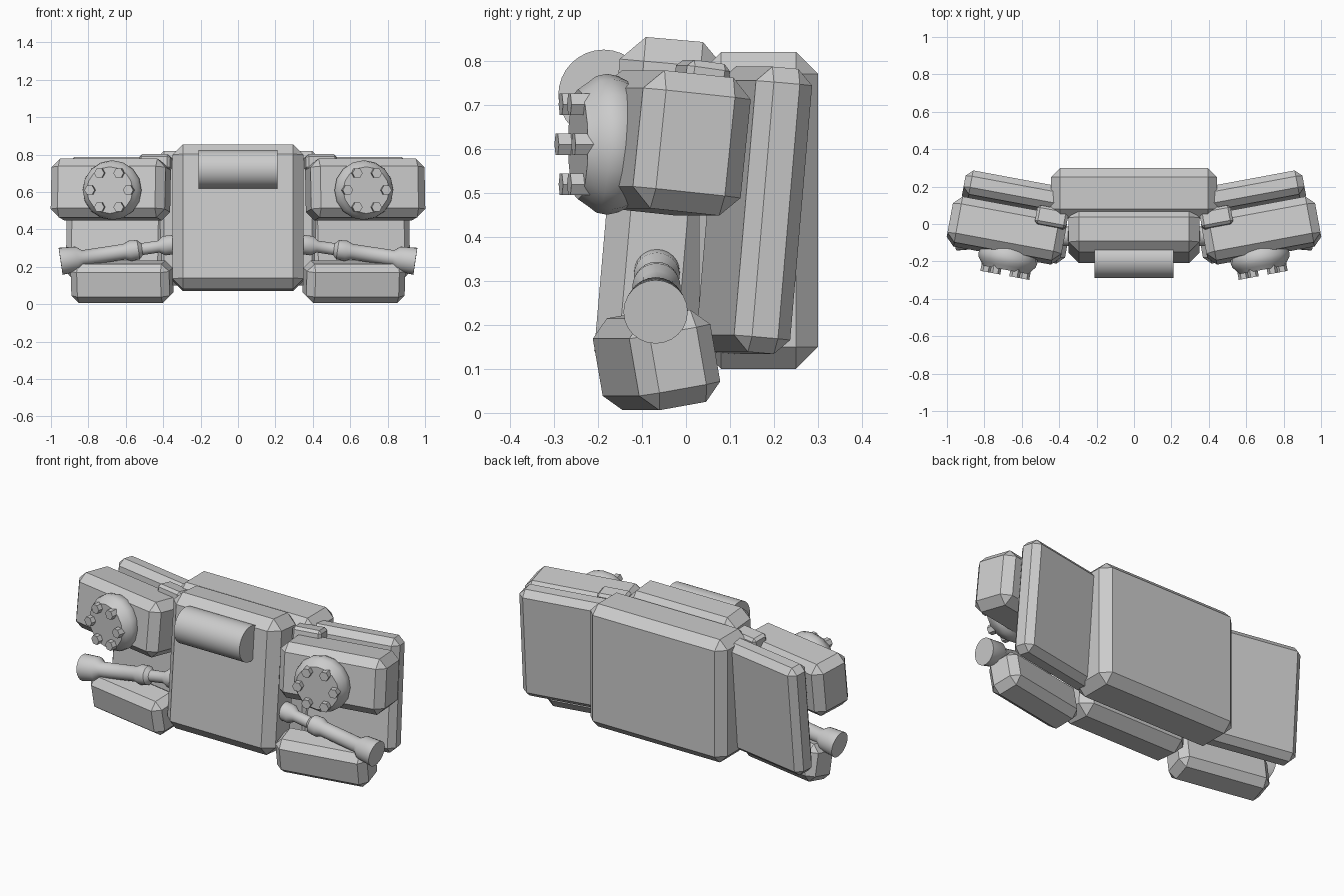
import bpy, bmesh, math
from mathutils import Matrix, Vector, Euler

cube = bpy.data.objects.get("Cube")
if cube:
    bpy.data.objects.remove(cube, do_unlink=True)

grey = bpy.data.materials.new("plain_grey")
grey.use_nodes = True
COLOUR = (0.6, 0.6, 0.6, 1)
grey.diffuse_color = COLOUR
grey.node_tree.nodes["Principled BSDF"].inputs["Base Color"].default_value = COLOUR


def finish(bm, name, matrix, angle=35):
    """Turn a bmesh into a named, shaded object."""
    bmesh.ops.recalc_face_normals(bm, faces=bm.faces)
    mesh = bpy.data.meshes.new(name)
    bm.to_mesh(mesh)
    bm.free()
    mesh.materials.append(grey)
    obj = bpy.data.objects.new(name, mesh)
    bpy.context.collection.objects.link(obj)
    obj.matrix_world = matrix
    bpy.ops.object.select_all(action="DESELECT")
    obj.select_set(True)
    bpy.context.view_layer.objects.active = obj
    bpy.ops.object.shade_smooth_by_angle(angle=math.radians(angle))
    return obj


def pose(loc, pitch=0, yaw=0):
    rot = Euler((math.radians(pitch), 0, math.radians(yaw)))
    return Matrix.Translation(loc) @ rot.to_matrix().to_4x4()


def block(name, loc, size, chamfer, pitch=0, yaw=0):
    """Box with chamfered edges."""
    bm = bmesh.new()
    bmesh.ops.create_cube(bm, size=1)
    bmesh.ops.scale(bm, vec=size, verts=bm.verts)
    bmesh.ops.bevel(bm, geom=bm.edges[:], offset=chamfer, segments=1,
                    affect="EDGES")
    return finish(bm, name, pose(loc, pitch, yaw))


def lathe(name, profile, matrix, sides):
    """Solid of revolution about local z from (radius, height) pairs."""
    bm = bmesh.new()
    rings = []
    for r, z in profile:
        rings.append([bm.verts.new((r * math.cos(t), r * math.sin(t), z))
                      for t in (math.tau * i / sides for i in range(sides))])
    for a, b in zip(rings, rings[1:]):
        for i in range(sides):
            j = (i + 1) % sides
            bm.faces.new((a[i], a[j], b[j], b[i]))
    bm.faces.new(rings[0])
    bm.faces.new(rings[-1])
    return finish(bm, name, matrix, 40)


def along(start, direction):
    """Frame at start whose local z follows direction."""
    quat = Vector(direction).to_track_quat("Z", "Y")
    return Matrix.Translation(start) @ quat.to_matrix().to_4x4()


# Central body
block("back_block", (0, 0.165, 0.46), (0.89, 0.27, 0.72), 0.05)
block("chest_block", (0, -0.06, 0.462), (0.70, 0.24, 0.775), 0.055, pitch=-5)
lathe("chest_roll", [(0.103, -0.212), (0.103, 0.212)],
      along((0, -0.187, 0.722), (1, 0, 0)), 32)

# Mirrored side assemblies
YAW = 10.5
for side, s in (("left", 1), ("right", -1)):
    block(side + "_wing_panel", (s * 0.645, 0.155, 0.46),
          (0.54, 0.13, 0.65), 0.035, -5, s * YAW)
    block(side + "_upper_box", (s * 0.68, -0.035, 0.613),
          (0.62, 0.25, 0.315), 0.045, -6, s * YAW)
    block(side + "_lower_pad", (s * 0.62, -0.067, 0.12),
          (0.535, 0.19, 0.212), 0.04, 10, s * YAW)
    block(side + "_top_tab", (s * 0.44, 0.035, 0.755),
          (0.17, 0.10, 0.085), 0.015, -8, s * YAW)

    # Round cover with a ring of hexagonal bolts
    yaw = math.radians(YAW)
    outward = Vector((s * math.sin(yaw), -math.cos(yaw), 0))
    base = Vector((s * 0.665, -0.135, 0.61))
    disc = along(base, outward)
    lathe(side + "_round_cover",
          [(0.14, -0.01), (0.155, 0.02), (0.16, 0.045), (0.155, 0.07),
           (0.14, 0.09), (0.125, 0.112)], disc, 16)
    across = outward.cross(Vector((0, 0, 1)))
    for k in range(6):
        t = math.tau * k / 6
        spot = base + 0.105 * (across * math.cos(t) + Vector((0, 0, math.sin(t))))
        lathe(f"{side}_bolt_{k + 1}", [(0.028, 0.09), (0.028, 0.142)],
              along(spot, outward), 6)

    # Stepped handle
    lathe(side + "_handle",
          [(0.052, 0), (0.052, 0.05), (0.032, 0.08), (0.032, 0.17),
           (0.052, 0.19), (0.055, 0.235), (0.042, 0.265), (0.042, 0.49),
           (0.066, 0.52), (0.073, 0.61)],
          along((s * 0.345, -0.066, 0.32), (s * 0.60, -0.003, -0.09)), 24)
